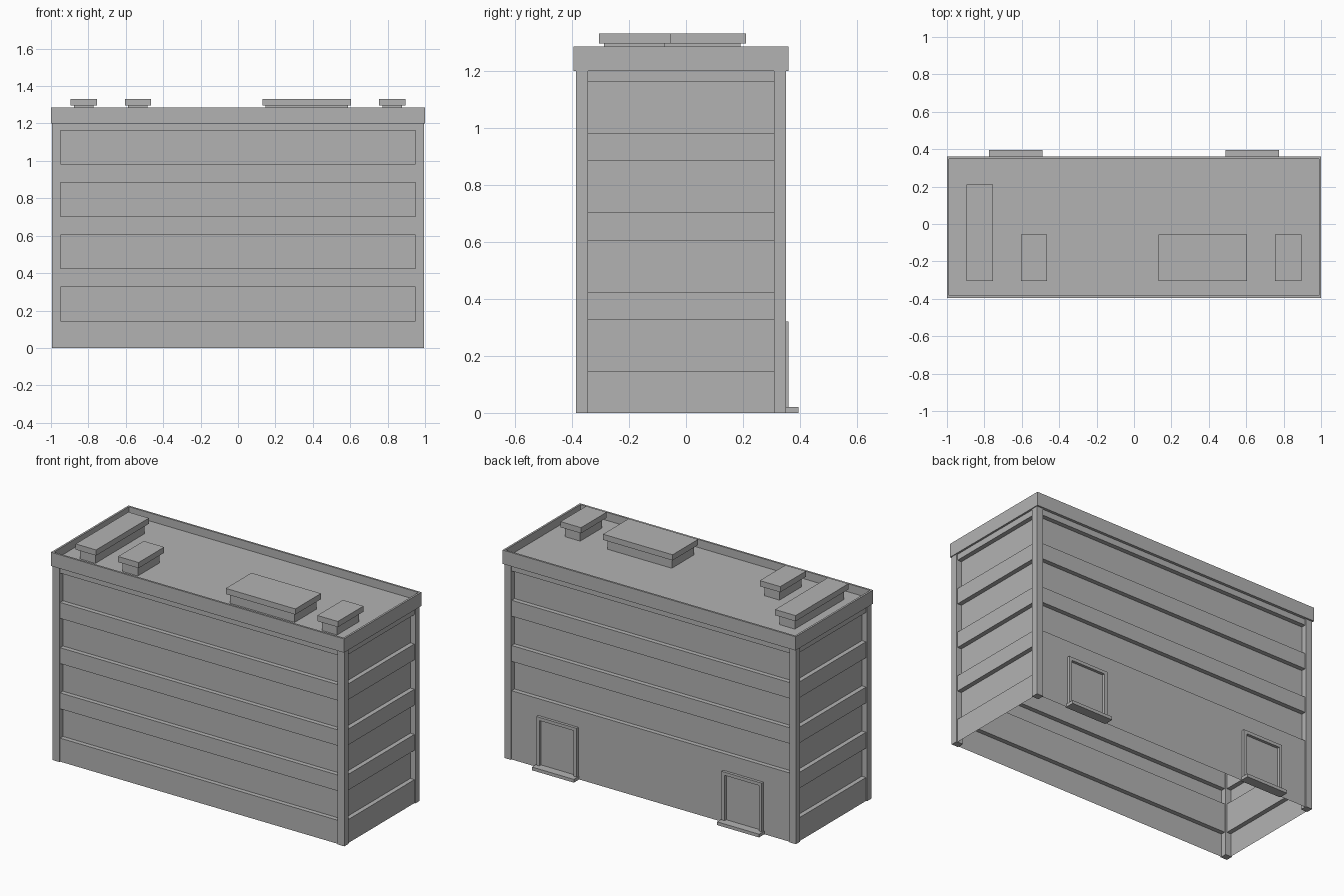
import bpy
import bmesh
from mathutils import Vector

default = bpy.data.objects.get("Cube")
if default:
    bpy.data.objects.remove(default)

grey = bpy.data.materials.new("concrete_grey")
grey.use_nodes = True
tone = (0.45, 0.45, 0.45, 1)
grey.diffuse_color = tone
grey.node_tree.nodes["Principled BSDF"].inputs["Base Color"].default_value = tone

# Main dimensions
COL_X, COL_Y, MID_Y = 0.995, 0.3675, -0.0175
COL_W, COL_D = 0.045, 0.042
WALL_TOP = 1.2
BAND_IN, GLASS_IN = 0.007, 0.035
FIRST, STOREY, OPENING = 0.145, 0.279, 0.181


def finish(name, bm):
    mesh = bpy.data.meshes.new(name)
    bm.to_mesh(mesh)
    bm.free()
    mesh.materials.append(grey)
    obj = bpy.data.objects.new(name, mesh)
    bpy.context.scene.collection.objects.link(obj)
    return obj


def box_mesh(x, y, z):
    bm = bmesh.new()
    bmesh.ops.create_cube(bm, size=1)
    for v in bm.verts:
        v.co = [lo + (c + 0.5) * (hi - lo) for c, (lo, hi) in zip(v.co, (x, y, z))]
    return bm


def box(name, x, y, z):
    return finish(name, box_mesh(x, y, z))


def wall(name, start, end, first_storey=0):
    """Stepped sheet between two columns, with recessed window bands."""
    profile = [(BAND_IN, 0)]
    for i in range(first_storey, 4):
        low = FIRST + STOREY * i
        high = low + OPENING
        profile += [(BAND_IN, low), (GLASS_IN, low), (GLASS_IN, high), (BAND_IN, high)]
    profile.append((BAND_IN, WALL_TOP))
    a, b = Vector((*start, 0)), Vector((*end, 0))
    inward = Vector((0, 0, 1)).cross(b - a).normalized()
    bm = bmesh.new()
    rows = []
    for depth, z in profile:
        shift = inward * depth + Vector((0, 0, z))
        rows.append((bm.verts.new(a + shift), bm.verts.new(b + shift)))
    for (p, q), (r, s) in zip(rows, rows[1:]):
        bm.faces.new((p, q, s, r))
    return finish(name, bm)


# Walls, running counterclockwise so that they face outwards
x_in = COL_X - COL_W
front, back = MID_Y - COL_Y, MID_Y + COL_Y
y_front, y_back = front + COL_D, back - COL_D
wall("front_wall", (-x_in, front), (x_in, front))
wall("left_wall", (COL_X, y_front), (COL_X, y_back))
wall("back_wall", (x_in, back), (-x_in, back), first_storey=1)
wall("right_wall", (-COL_X, y_back), (-COL_X, y_front))

# Corner columns
for side, sx in (("right", (-COL_X, -x_in)), ("left", (x_in, COL_X))):
    box("front_column_" + side, sx, (front, y_front), (0, WALL_TOP))
    box("back_column_" + side, sx, (y_back, back), (0, WALL_TOP))

# Cornice with the roof sunk behind a parapet
bm = box_mesh((-1, 1), (-0.395, 0.36), (WALL_TOP, 1.285))
bm.normal_update()
top = max(bm.faces, key=lambda f: f.calc_center_median().z)
bmesh.ops.inset_region(bm, faces=[top], thickness=0.017)
rim = bmesh.ops.extrude_discrete_faces(bm, faces=[top])["faces"]
bmesh.ops.translate(bm, verts=rim[0].verts, vec=(0, 0, -0.05))
finish("cornice_and_roof", bm)

# Rooftop units: a base under an overhanging cap
units = {
    "long": (-0.895, -0.755, 0.21),
    "small": (-0.605, -0.465, -0.055),
    "wide": (0.13, 0.605, -0.055),
    "end": (0.755, 0.895, -0.055),
}
for name, (x0, x1, y1) in units.items():
    y0, lip = -0.305, 0.018
    box(name + "_unit_base", (x0 + lip, x1 - lip), (y0 + lip, y1 - lip), (1.234, 1.296))
    box(name + "_unit_cap", (x0, x1), (y0, y1), (1.295, 1.33))

# Back doorways: frame and step
for side, centre in (("right", -0.632), ("left", 0.632)):
    half, trim, y = 0.137, 0.02, (0.335, 0.36)
    box("door_jamb_outer_" + side, (centre - half, centre - half + trim), y, (0.02, 0.32))
    box("door_jamb_inner_" + side, (centre + half - trim, centre + half), y, (0.02, 0.32))
    box("door_lintel_" + side, (centre - half + trim, centre + half - trim), y, (0.3, 0.32))
    box("door_step_" + side, (centre - 0.143, centre + 0.143), (0.335, 0.395), (0, 0.02))
